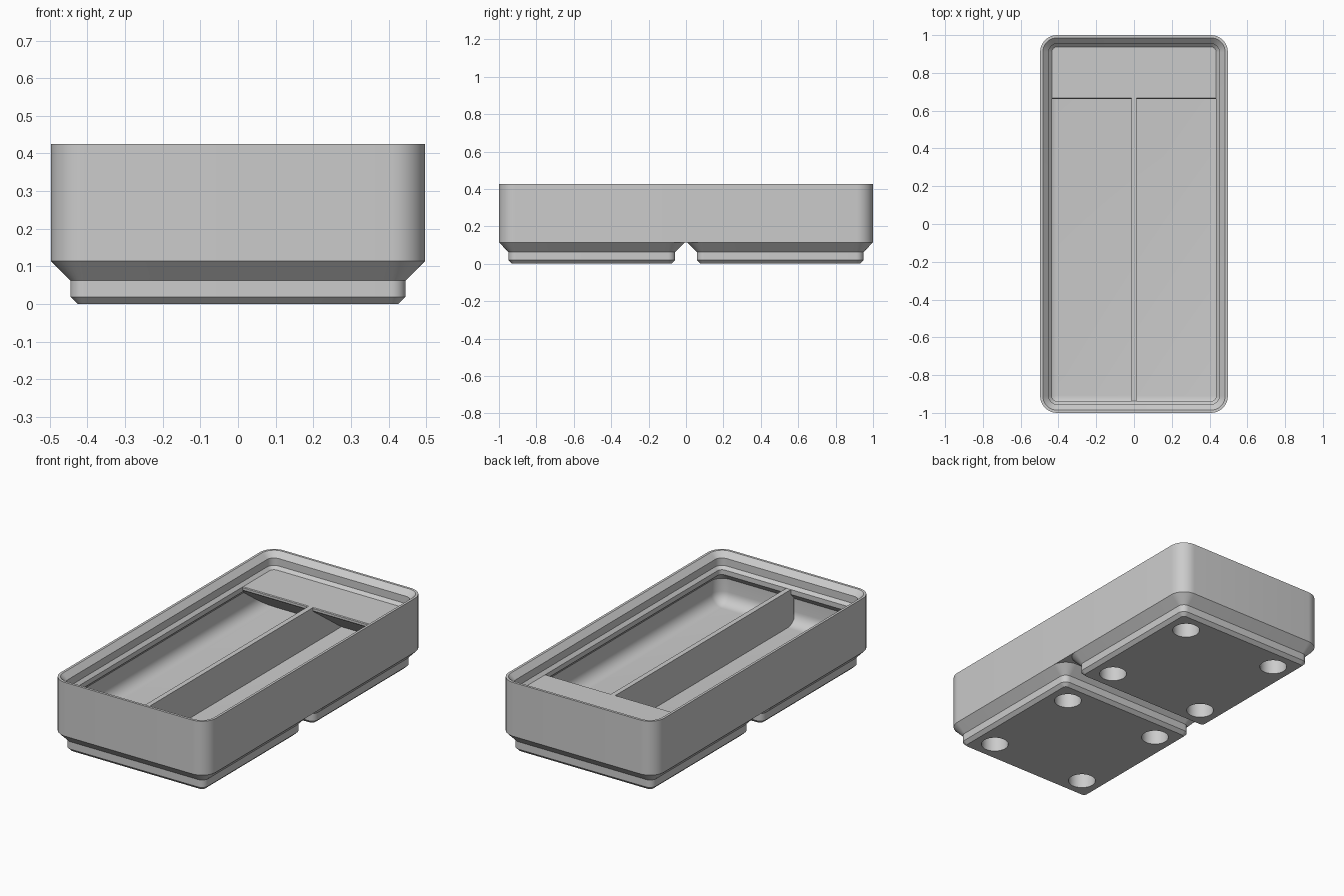
import bpy, bmesh, math

if "Cube" in bpy.data.objects:
    bpy.data.objects.remove(bpy.data.objects["Cube"])

grey = bpy.data.materials.new("plain_grey")
grey.diffuse_color = (0.6, 0.6, 0.6, 1)
grey.use_nodes = True
grey.node_tree.nodes["Principled BSDF"].inputs["Base Color"].default_value = grey.diffuse_color

HX, HY, R = 0.497, 1.0, 0.09      # outer half sizes and corner radius
FLOOR, TOP = 0.125, 0.335         # tray floor, top of divider
FIL, WALL = 0.067, 0.0228         # inner floor fillet, wall thickness


def finish(name, bm):
    bmesh.ops.recalc_face_normals(bm, faces=bm.faces)
    me = bpy.data.meshes.new(name)
    bm.to_mesh(me)
    bm.free()
    ob = bpy.data.objects.new(name, me)
    bpy.context.collection.objects.link(ob)
    me.materials.append(grey)
    return ob


def smooth(ob):
    bpy.ops.object.select_all(action='DESELECT')
    bpy.context.view_layer.objects.active = ob
    ob.select_set(True)
    bpy.ops.object.shade_smooth_by_angle(angle=math.radians(30))


def loft(name, rings, hx, hy, cy=0, n=10):
    """Stack rounded rectangles given as (inset, z) and cap both ends."""
    bm = bmesh.new()
    loops = []
    for inset, z in rings:
        r = max(R - inset, 0.002)
        loop = []
        for k, (sx, sy) in enumerate(((1, 1), (-1, 1), (-1, -1), (1, -1))):
            for i in range(n + 1):
                a = math.pi / 2 * (k + i / n)
                loop.append(bm.verts.new((sx * (hx - inset - r) + r * math.cos(a),
                                          cy + sy * (hy - inset - r) + r * math.sin(a), z)))
        loops.append(loop)
    for a, b in zip(loops, loops[1:]):
        for i in range(len(a)):
            j = (i + 1) % len(a)
            bm.faces.new((a[i], a[j], b[j], b[i]))
    bm.faces.new(loops[0])
    bm.faces.new(loops[-1])
    return finish(name, bm)


def prism(name, profile, place, lo, hi):
    """Extrude a 2D profile from lo to hi; place(u, v, t) gives the 3D point."""
    bm = bmesh.new()
    a = [bm.verts.new(place(u, v, lo)) for u, v in profile]
    b = [bm.verts.new(place(u, v, hi)) for u, v in profile]
    for i in range(len(a)):
        j = (i + 1) % len(a)
        bm.faces.new((a[i], a[j], b[j], b[i]))
    bm.faces.new(a)
    bm.faces.new(b)
    ob = finish(name, bm)
    smooth(ob)
    return ob


# Tray shell: outer wall, stacking lip, lip support, inner wall, filleted floor
rings = [(0, 0.114), (0, 0.4255), (0.0144, 0.4255), (0.0455, 0.395), (0.0455, 0.352),
         (0.0623, TOP), (0.0623, 0.307), (WALL, 0.267)]
for i in range(9):
    a = math.pi / 2 * i / 8
    rings.append((WALL + FIL * (1 - math.cos(a)), FLOOR + FIL * (1 - math.sin(a))))
smooth(loft("tray_shell", rings, HX, HY))

# Two stepped feet with magnet holes
for label, cy in (("front", -0.503), ("back", 0.503)):
    foot = loft(label + "_foot", [(0.071, 0), (0.0515, 0.019), (0.0515, 0.062), (0, 0.114)],
                HX, HX, cy)
    bm = bmesh.new()
    for sx in (-1, 1):
        for sy in (-1, 1):
            made = bmesh.ops.create_cone(bm, cap_ends=True, segments=40, radius1=0.0735,
                                         radius2=0.0735, depth=0.17)
            bmesh.ops.translate(bm, verts=made["verts"], vec=(sx * 0.311, cy + sy * 0.311, 0))
    cutter = finish(label + "_hole_cutter", bm)
    cutter.hide_render = True
    mod = foot.modifiers.new("holes", 'BOOLEAN')
    mod.operation, mod.solver, mod.object = 'DIFFERENCE', 'EXACT', cutter
    bpy.context.view_layer.objects.active = foot
    bpy.ops.object.modifier_apply(modifier=mod.name)
    bpy.data.objects.remove(cutter)
    smooth(foot)

# Centre divider
prism("centre_divider", [(-0.0144, 0.118), (0.0144, 0.118), (0.0144, TOP), (-0.0144, TOP)],
      lambda u, v, t: (u, t, v), -0.965, 0.965)

# Label shelf along the back wall with sloped underside
prism("label_shelf", [(0.965, TOP), (0.667, TOP), (0.663, 0.331), (0.663, 0.318), (0.667, 0.312),
                      (0.924, FLOOR), (0.924, 0.118), (0.965, 0.118)],
      lambda u, v, t: (t, u, v), -0.474, 0.474)
